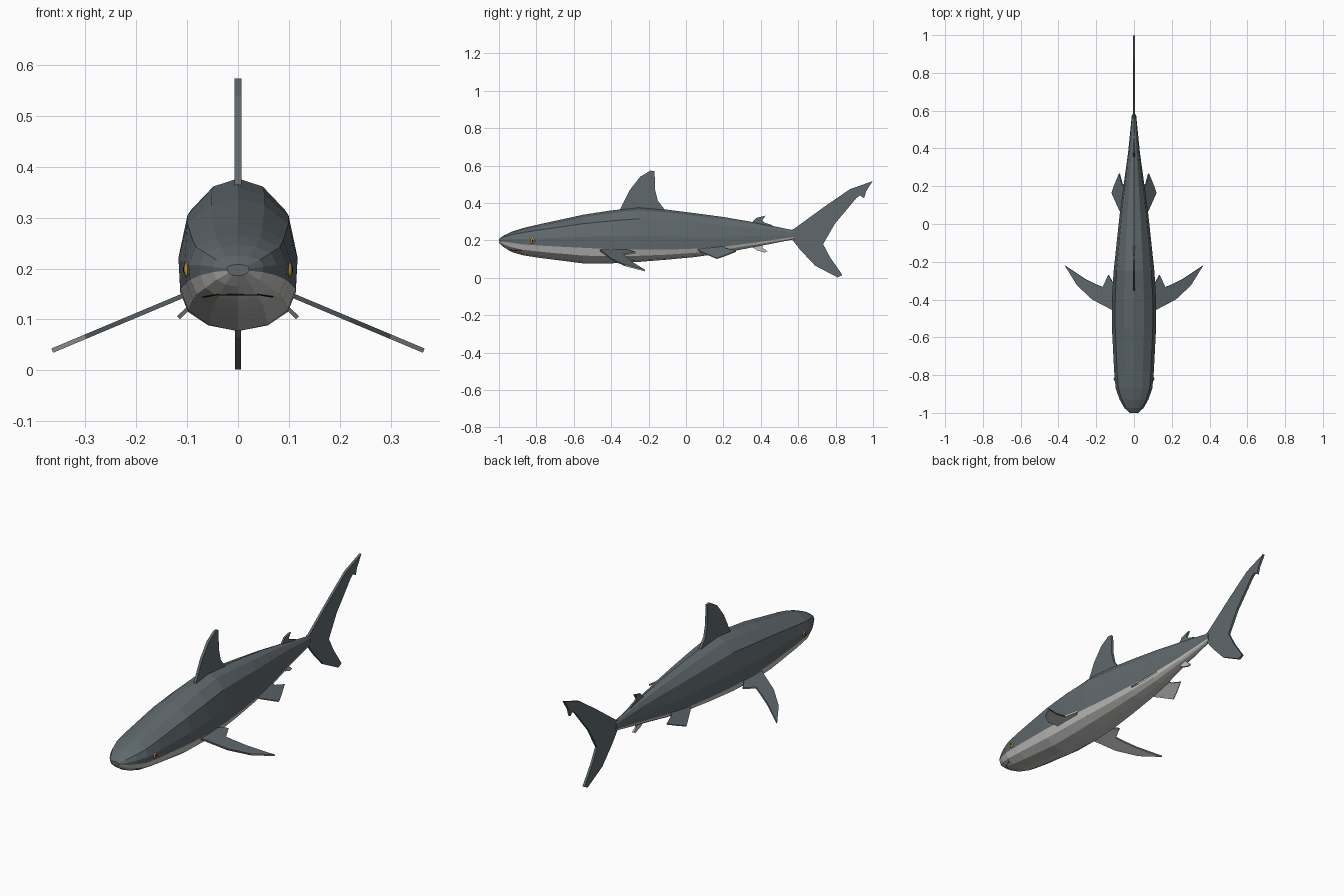
import bpy, bmesh
from math import radians
from mathutils import Vector
from mathutils.bvhtree import BVHTree

cube = bpy.data.objects.get("Cube")
if cube:
    bpy.data.objects.remove(cube, do_unlink=True)


def material(name, color):
    mat = bpy.data.materials.new(name)
    mat.use_nodes = True
    mat.diffuse_color = (*color, 1)
    bsdf = mat.node_tree.nodes["Principled BSDF"]
    bsdf.inputs["Base Color"].default_value = (*color, 1)
    bsdf.inputs["Roughness"].default_value = 0.8
    return mat


slate = material("slate grey", (0.115, 0.14, 0.152))
pale = material("pale belly", (0.56, 0.55, 0.54))
gold = material("gold eye", (0.6, 0.3, 0.03))
black = material("black", (0.01, 0.01, 0.01))


def finish(bm, name, mats):
    mesh = bpy.data.meshes.new(name)
    bm.to_mesh(mesh)
    for mat in mats:
        mesh.materials.append(mat)
    obj = bpy.data.objects.new(name, mesh)
    bpy.context.collection.objects.link(obj)
    return obj


# Body stations: y, top, colour line, bottom, half width
STATIONS = [
    (-1.0, .208, .196, .186, .022), (-.975, .226, .193, .164, .05),
    (-.93, .247, .187, .137, .076), (-.87, .266, .178, .12, .097),
    (-.78, .287, .172, .106, .105), (-.55, .337, .160, .077, .117),
    (-.40, .360, .153, .077, .117), (-.25, .377, .150, .085, .108),
    (-.10, .364, .150, .097, .092), (.05, .345, .156, .111, .076),
    (.20, .325, .166, .133, .056), (.38, .294, .190, .167, .031),
    (.58, .253, .218, .206, .011),
]
# Half section from back to belly: width factor, height (above / below the colour line)
SECTION = [(0, 1), (.45, .93), (.85, .73), (1, .33), (.97, 0),
           (.84, -.5), (.5, -.85), (0, -1)]


def build_body():
    bm = bmesh.new()
    loop = SECTION + [(-w, h) for w, h in SECTION[-2:0:-1]]
    rings = []
    for y, top, line, bottom, half in STATIONS:
        ring = []
        for w, h in loop:
            z = line + h * ((top - line) if h > 0 else (line - bottom))
            ring.append(bm.verts.new((w * half, y, z)))
        rings.append(ring)
    n = len(loop)
    for a, b in zip(rings, rings[1:]):
        for i in range(n):
            j = (i + 1) % n
            face = bm.faces.new((a[i], a[j], b[j], b[i]))
            face.material_index = int((loop[i][1] + loop[j][1]) < 0)
    for ring in (rings[0], rings[-1]):
        bm.faces.new(ring)
    bmesh.ops.recalc_face_normals(bm, faces=bm.faces)
    tree = BVHTree.FromBMesh(bm)
    finish(bm, "body", [slate, pale])
    bm.free()
    return tree


def fin(name, points, thickness, mats, underside=False):
    """Thin plate from a flat outline, optionally paler below."""
    bm = bmesh.new()
    face = bm.faces.new([bm.verts.new(p) for p in points])
    bm.normal_update()
    shift = face.normal * thickness
    for v in bm.verts:
        v.co -= shift / 2
    new = bmesh.ops.extrude_face_region(bm, geom=[face])["geom"]
    bmesh.ops.translate(bm, vec=shift,
                        verts=[g for g in new if isinstance(g, bmesh.types.BMVert)])
    # Remove nothing but a duplicated cap, then orient outward
    bmesh.ops.recalc_face_normals(bm, faces=bm.faces)
    if underside:
        for f in bm.faces:
            f.material_index = int(f.normal.z < -.3)
    finish(bm, name, mats)
    bm.free()


tree = build_body()

# Fins on the centre line: outlines in y, z
CENTRE_FINS = {
    "dorsal_fin": (.013, slate, [
        (-.36, .35), (-.3, .47), (-.245, .54), (-.19, .573), (-.168, .57),
        (-.165, .47), (-.15, .41), (-.11, .36), (-.14, .33)]),
    "second_dorsal_fin": (.009, slate, [
        (.34, .28), (.375, .32), (.425, .332), (.407, .306), (.42, .295),
        (.465, .28), (.42, .26)]),
    "anal_fin": (.009, pale, [
        (.33, .18), (.38, .147), (.42, .135), (.435, .142), (.41, .16),
        (.41, .19)]),
    "tail_fin": (.012, slate, [
        (.54, .25), (.575, .26), (.74, .38), (.875, .473), (.998, .517),
        (.963, .462), (.952, .425), (.93, .44), (.91, .425), (.797, .29),
        (.733, .18), (.77, .11), (.836, .015), (.81, .002), (.69, .065),
        (.61, .15), (.565, .208), (.54, .215)]),
}
for name, (thick, mat, outline) in CENTRE_FINS.items():
    fin(name, [(0, y, z) for y, z in outline], thick, [mat])

# Paired fins: outlines in x, y, laid on a sloping plane
PECTORAL = [(.08, -.48), (.115, -.455), (.22, -.4), (.3, -.325), (.365, -.22),
            (.26, -.29), (.2, -.32), (.165, -.335), (.135, -.27), (.112, -.31), (.08, -.33)]
PELVIC = [(.055, .05), (.075, .07), (.117, .165), (.105, .2), (.077, .268),
          (.062, .21), (.04, .19)]
for side, s in (("left", 1), ("right", -1)):
    fin(side + "_pectoral_fin",
        [(s * x, y, .15 - .42 * (x - .1)) for x, y in PECTORAL],
        .009, [slate, pale], True)
    fin(side + "_pelvic_fin",
        [(s * x, y, .148 - .95 * (x - .07)) for x, y in PELVIC],
        .008, [slate, pale], True)

    # Eye with a narrow pupil, seated on the flank
    hit = tree.ray_cast(Vector((s, -.82, .198)), Vector((-s, 0, 0)))[0]
    for part, mat, out, size in (("eye", gold, 0, (.006, .013, .015)),
                                 ("pupil", black, .004, (.004, .004, .008))):
        bm = bmesh.new()
        bmesh.ops.create_uvsphere(bm, u_segments=10, v_segments=6, radius=1)
        bmesh.ops.scale(bm, vec=size, verts=bm.verts)
        bmesh.ops.translate(bm, vec=hit + Vector((s * out, 0, 0)), verts=bm.verts)
        obj = finish(bm, side + "_" + part, [mat])
        bm.free()
        obj.data.shade_smooth()

# Mouth line wrapped under the snout
path = []
for x, y in [(-.068, -.88), (-.04, -.935), (0, -.95), (.04, -.935), (.068, -.88)]:
    hit = tree.ray_cast(Vector((x, y, -1)), Vector((0, 0, 1)))[0]
    if hit:
        path.append(hit)
curve = bpy.data.curves.new("mouth", "CURVE")
curve.dimensions = "3D"
curve.bevel_depth = .002
curve.bevel_resolution = 0
spline = curve.splines.new("POLY")
spline.points.add(len(path) - 1)
for point, co in zip(spline.points, path):
    point.co = (*co, 1)
curve.materials.append(black)
bpy.context.collection.objects.link(bpy.data.objects.new("mouth", curve))
